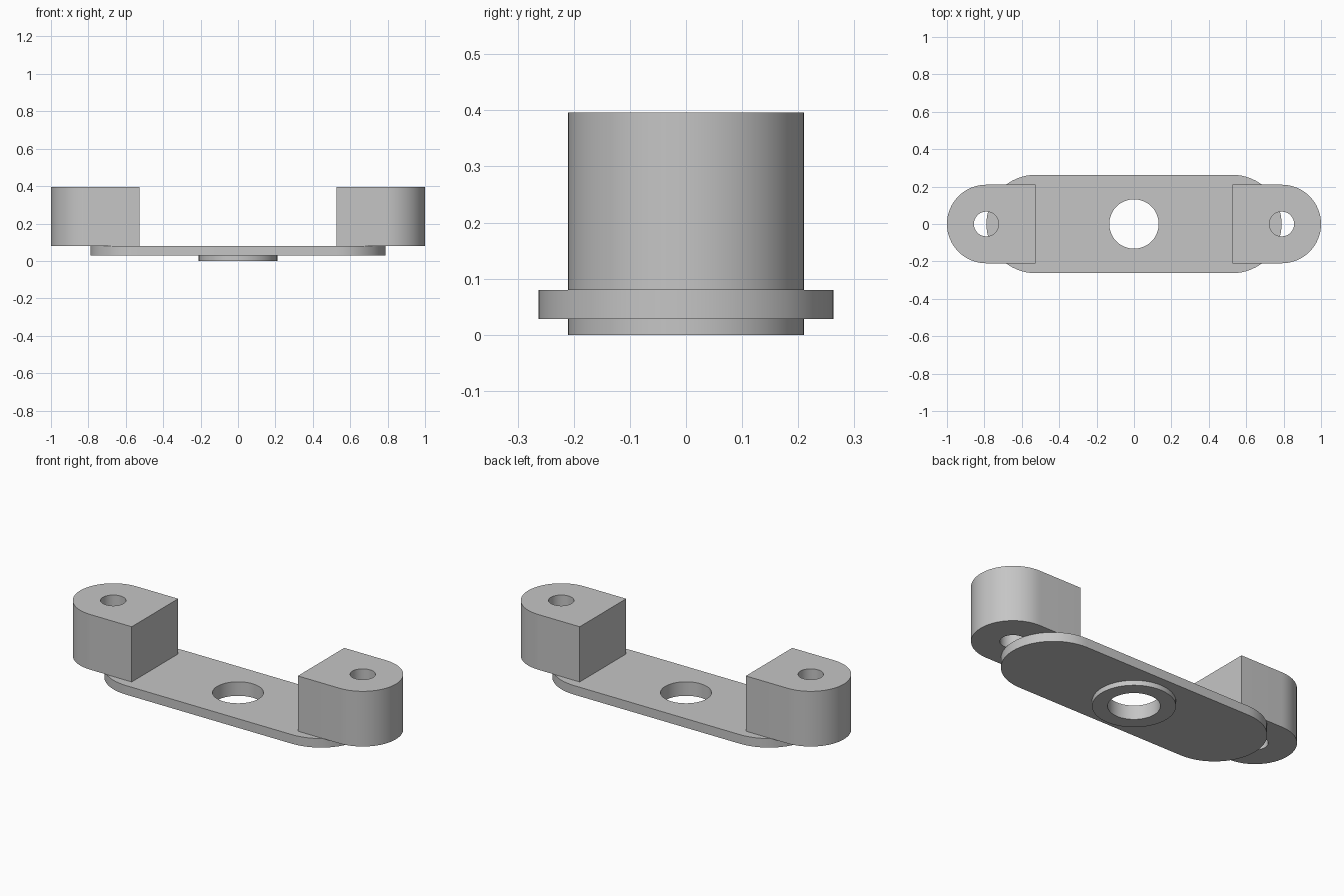
import bpy
import bmesh
from math import pi, sin, cos

cube = bpy.data.objects.get("Cube")
if cube:
    bpy.data.objects.remove(cube)

grey = bpy.data.materials.new("plain grey")
grey.use_nodes = True
colour = (0.56, 0.56, 0.56, 1)
grey.diffuse_color = colour
grey.node_tree.nodes["Principled BSDF"].inputs["Base Color"].default_value = colour


def arc(cx, radius, start, sweep, steps, closed=False):
    """Points along an arc centred on the x axis."""
    count = steps if closed else steps + 1
    return [(cx + radius * cos(start + sweep * i / steps),
             radius * sin(start + sweep * i / steps)) for i in range(count)]


def circle(cx, radius):
    return arc(cx, radius, 0, 2 * pi, 64, True)


def extruded(name, loops, bottom, top):
    """Fill an outline with its holes and extrude it upwards."""
    bm = bmesh.new()
    edges = []
    for loop in loops:
        verts = [bm.verts.new((x, y, bottom)) for x, y in loop]
        edges += [bm.edges.new((a, b)) for a, b in zip(verts, verts[1:] + verts[:1])]
    bmesh.ops.triangle_fill(bm, edges=edges, use_beauty=True)
    result = bmesh.ops.extrude_face_region(bm, geom=bm.faces[:])
    raised = [g for g in result["geom"] if isinstance(g, bmesh.types.BMVert)]
    bmesh.ops.translate(bm, verts=raised, vec=(0, 0, top - bottom))
    bmesh.ops.recalc_face_normals(bm, faces=bm.faces[:])
    mesh = bpy.data.meshes.new(name)
    bm.to_mesh(mesh)
    bm.free()
    mesh.materials.append(grey)
    obj = bpy.data.objects.new(name, mesh)
    bpy.context.collection.objects.link(obj)
    bpy.ops.object.select_all(action="DESELECT")
    obj.select_set(True)
    bpy.context.view_layer.objects.active = obj
    bpy.ops.object.shade_smooth_by_angle(angle=pi / 6)
    return obj


END_X = 0.526     # inner block face and centre of the plate's round ends
HOLE_X = 0.79     # centre of the block's round end
BORE = 0.132

# Base plate with rounded ends and a central bore
plate = arc(END_X, 0.263, -pi / 2, pi, 32) + arc(-END_X, 0.263, pi / 2, pi, 32)
extruded("base_plate", [plate, circle(0, BORE)], 0.028, 0.08)

# Raised ring under the plate
extruded("bottom_ring", [circle(0, 0.21), circle(0, BORE)], 0, 0.028)

# End blocks, round on the outside and drilled through
for name, side in (("left_block", 1), ("right_block", -1)):
    block = [(END_X, -0.21)] + arc(HOLE_X, 0.21, -pi / 2, pi, 32) + [(END_X, 0.21)]
    loops = [[(side * x, y) for x, y in loop] for loop in (block, circle(HOLE_X, 0.066))]
    extruded(name, loops, 0.08, 0.396)
